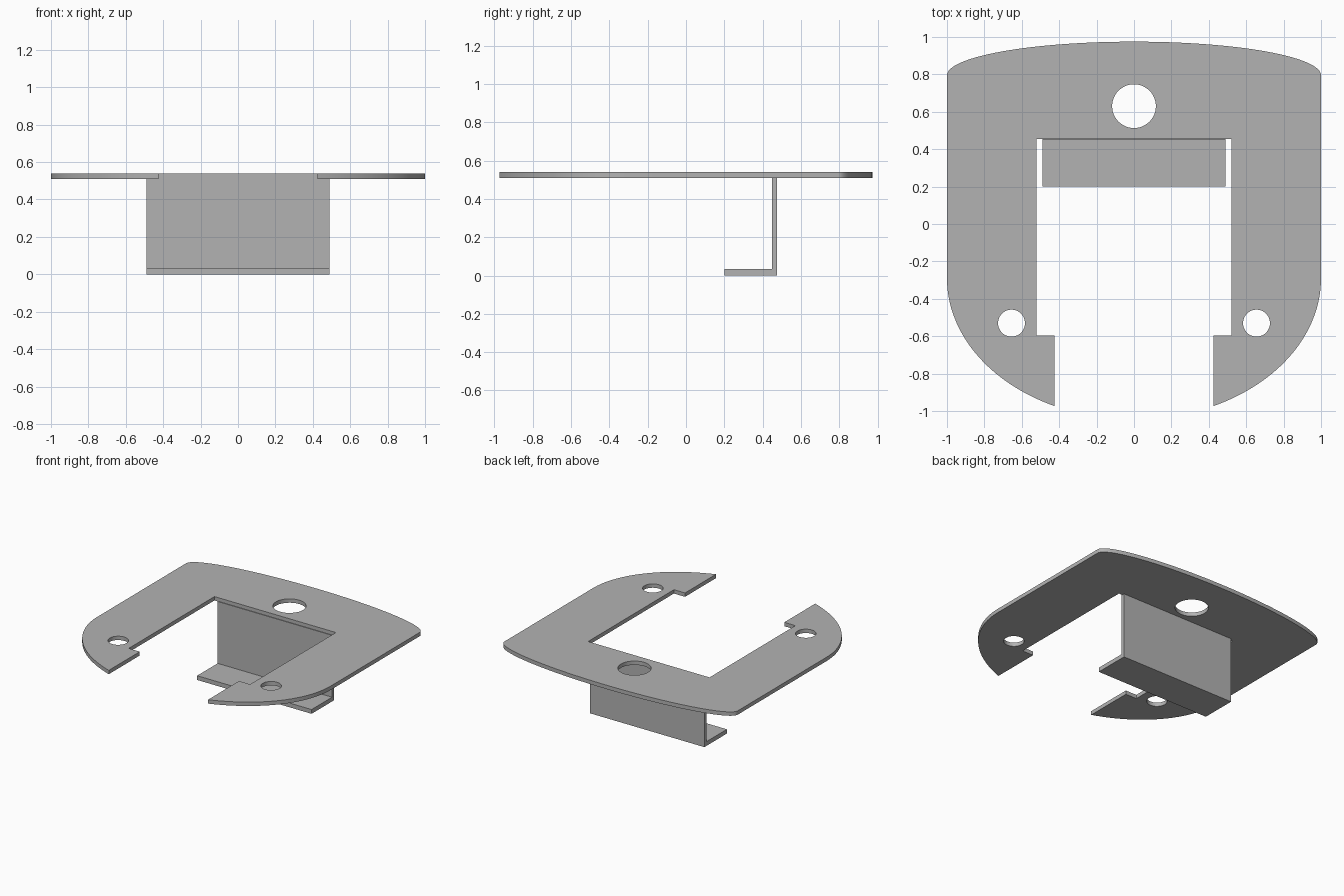
import bpy
import bmesh
from math import pi, cos, sin, acos, radians

cube = bpy.data.objects.get("Cube")
if cube:
    bpy.data.objects.remove(cube, do_unlink=True)

grey = bpy.data.materials.new("plain_grey")
grey.use_nodes = True
colour = (0.45, 0.45, 0.45, 1)
grey.diffuse_color = colour
grey.node_tree.nodes["Principled BSDF"].inputs["Base Color"].default_value = colour


def arc(cx, cy, rx, ry, start, end, steps):
    angles = [start + (end - start) * i / steps for i in range(steps + 1)]
    return [(cx + rx * cos(a), cy + ry * sin(a)) for a in angles]


def circle(cx, cy, r):
    return arc(cx, cy, r, r, 0, 2 * pi, 48)[:-1]


def extrude_loops(name, loops, low, high):
    """Solid from an outer loop and its holes, extruded along z."""
    curve = bpy.data.curves.new(name + "_profile", "CURVE")
    curve.dimensions = "2D"
    curve.fill_mode = "BOTH"
    curve.extrude = (high - low) / 2
    for loop in loops:
        spline = curve.splines.new("POLY")
        spline.points.add(len(loop) - 1)
        for point, (x, y) in zip(spline.points, loop):
            point.co = (x, y, 0, 1)
        spline.use_cyclic_u = True
    helper = bpy.data.objects.new(name + "_helper", curve)
    bpy.context.collection.objects.link(helper)
    bpy.context.view_layer.update()
    graph = bpy.context.evaluated_depsgraph_get()
    mesh = bpy.data.meshes.new_from_object(helper.evaluated_get(graph))
    bpy.data.objects.remove(helper, do_unlink=True)

    bm = bmesh.new()
    bm.from_mesh(mesh)
    bmesh.ops.remove_doubles(bm, verts=bm.verts, dist=0.0001)
    bmesh.ops.translate(bm, verts=bm.verts, vec=(0, 0, (low + high) / 2))
    bmesh.ops.recalc_face_normals(bm, faces=bm.faces)
    bm.to_mesh(mesh)
    bm.free()
    return add_object(name, mesh)


def add_object(name, mesh):
    mesh.materials.clear()
    mesh.materials.append(grey)
    obj = bpy.data.objects.new(name, mesh)
    bpy.context.collection.objects.link(obj)
    return obj


# Horseshoe plate: rounded back, straight flanks, curved arms with inward toes
TIP, OPENING = 0.425, 0.52
half = arc(0, 0.795, 1, 0.18, pi / 2, 0, 32)
half += arc(0, -0.29, 1, 0.755, 0, -acos(TIP), 32)
half += [(TIP, -0.595), (OPENING, -0.595), (OPENING, 0.455)]
outline = half + [(-x, y) for x, y in reversed(half[1:])]
holes = [circle(0, 0.63, 0.117)]
holes += [circle(side * 0.655, -0.53, 0.072) for side in (-1, 1)]
plate = extrude_loops("top_plate", [outline] + holes, 0.51, 0.54)

# Smooth rims, crisp edges
for obj in bpy.context.selected_objects:
    obj.select_set(False)
plate.select_set(True)
bpy.context.view_layer.objects.active = plate
bpy.ops.object.shade_smooth_by_angle(angle=radians(30))

# L-shaped bracket: upright wall with a foot pointing forward
WIDTH = 0.49
section = [(0.475, 0), (0.475, 0.512), (0.45, 0.512),
           (0.45, 0.033), (0.2, 0.033), (0.2, 0)]
bm = bmesh.new()
face = bm.faces.new([bm.verts.new((-WIDTH, y, z)) for y, z in section])
result = bmesh.ops.extrude_face_region(bm, geom=[face])
moved = [v for v in result["geom"] if isinstance(v, bmesh.types.BMVert)]
bmesh.ops.translate(bm, verts=moved, vec=(2 * WIDTH, 0, 0))
bmesh.ops.recalc_face_normals(bm, faces=bm.faces)
mesh = bpy.data.meshes.new("hanging_bracket")
bm.to_mesh(mesh)
bm.free()
add_object("hanging_bracket", mesh)
